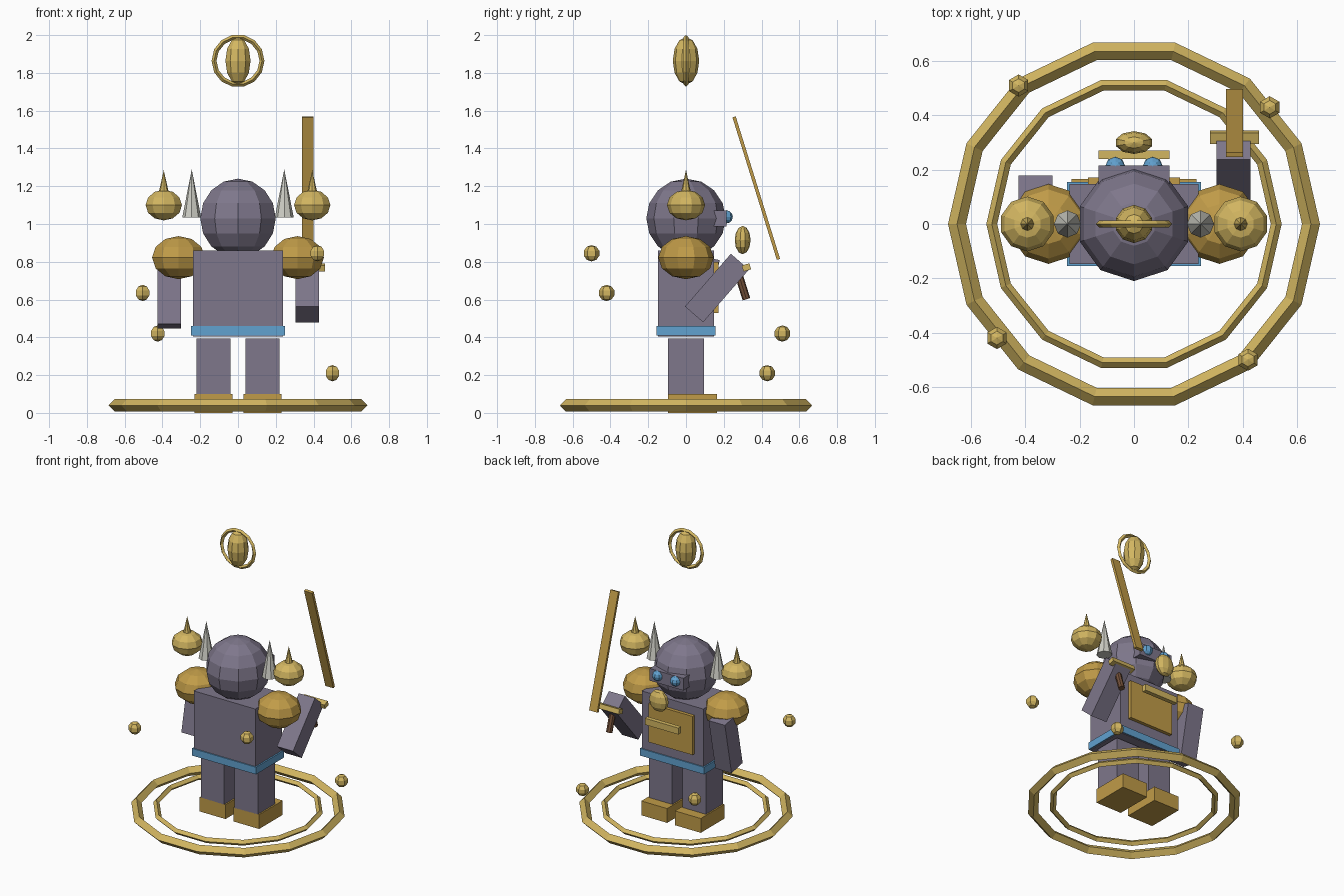
import bpy
from math import radians

if "Cube" in bpy.data.objects:
    bpy.data.objects.remove(bpy.data.objects["Cube"])


def material(name, rgb):
    m = bpy.data.materials.new(name)
    m.use_nodes = True
    m.diffuse_color = (*rgb, 1)
    for n in m.node_tree.nodes:
        if n.type == "BSDF_PRINCIPLED":
            n.inputs["Base Color"].default_value = (*rgb, 1)
    return m


STONE = material("purple grey stone", (0.21, 0.185, 0.26))
GOLD = material("pale gold", (0.65, 0.47, 0.12))
BRONZE = material("dark gold", (0.53, 0.33, 0.065))
BLUE = material("bright blue", (0.12, 0.36, 0.63))
IVORY = material("ivory", (0.62, 0.62, 0.56))
LEATHER = material("brown leather", (0.17, 0.08, 0.04))


def finish(name, mat):
    ob = bpy.context.object
    ob.name = name
    ob.data.materials.clear()
    ob.data.materials.append(mat)
    return ob


def box(name, mat, loc, size, tilt=0):
    bpy.ops.mesh.primitive_cube_add(size=1, location=loc, rotation=(radians(tilt), 0, 0))
    bpy.context.object.scale = size
    return finish(name, mat)


def ball(name, mat, loc, radii, segments=10, rings=6):
    bpy.ops.mesh.primitive_uv_sphere_add(segments=segments, ring_count=rings, radius=1, location=loc)
    bpy.context.object.scale = radii
    return finish(name, mat)


def cone(name, mat, loc, r1, r2, depth, tilt=0, sides=8):
    bpy.ops.mesh.primitive_cone_add(vertices=sides, radius1=r1, radius2=r2, depth=depth,
                                    location=loc, rotation=(radians(tilt), 0, 0))
    return finish(name, mat)


def ring(name, loc, major, minor, tilt=0):
    bpy.ops.mesh.primitive_torus_add(major_segments=14, minor_segments=4, major_radius=major,
                                     minor_radius=minor, location=loc, rotation=(radians(tilt), 0, 0))
    return finish(name, GOLD)


# Ground rings
ring("outer_ground_ring", (0, 0, 0.04), 0.652, 0.033)
ring("inner_ground_ring", (0, 0, 0.05), 0.524, 0.02)

# Body
box("torso", STONE, (0, 0, 0.633), (0.475, 0.295, 0.455))
box("belt", BLUE, (0, 0, 0.434), (0.495, 0.31, 0.05))
box("chest_plate", BRONZE, (0, 0.158, 0.665), (0.34, 0.026, 0.27))
box("chest_bar", GOLD, (0, 0.255, 0.723), (0.26, 0.03, 0.045))

# Head, visor and floating charm
ball("head", STONE, (0, 0, 1.03), (0.21, 0.21, 0.21), rings=8)
box("visor", STONE, (0, 0.178, 1.03), (0.26, 0.075, 0.085))
ball("chin_charm", GOLD, (0, 0.3, 0.915), (0.07, 0.042, 0.075))

# Paired parts
for side, s in (("right", -1), ("left", 1)):
    box(side + "_foot", BRONZE, (s * 0.13, 0.035, 0.05), (0.2, 0.26, 0.1))
    box(side + "_leg", STONE, (s * 0.13, 0, 0.245), (0.18, 0.19, 0.3))
    ball(side + "_pauldron", BRONZE, (s * 0.315, 0, 0.822), (0.147, 0.147, 0.114))
    ball(side + "_shoulder_orb", GOLD, (s * 0.393, 0, 1.1), (0.101, 0.101, 0.081))
    cone(side + "_orb_spike", GOLD, (s * 0.393, 0, 1.225), 0.027, 0, 0.12)
    cone(side + "_horn", IVORY, (s * 0.245, 0, 1.162), 0.05, 0, 0.255)
    ball(side + "_eye", BLUE, (s * 0.069, 0.213, 1.038), (0.037, 0.035, 0.035), 8)

# Arms
box("right_arm", STONE, (-0.363, 0.08, 0.64), (0.125, 0.125, 0.37), -11.5)
box("left_arm", STONE, (0.367, 0.164, 0.661), (0.125, 0.127, 0.37), -41)

# Sword
cone("sword_grip", LEATHER, (0.37, 0.296, 0.678), 0.021, 0.021, 0.16, 17.3)
box("sword_guard", GOLD, (0.37, 0.32, 0.77), (0.18, 0.042, 0.033), 17.3)
box("sword_blade", BRONZE, (0.37, 0.372, 1.19), (0.062, 0.018, 0.79), 17.3)

# Floating crown orb
ball("crown_orb", GOLD, (0, 0, 1.864), (0.07, 0.07, 0.126))
ring("crown_ring", (0, 0, 1.864), 0.127, 0.013, 90)

# Orbiting beads
for i, loc in enumerate([(0.42, -0.5, 0.845), (-0.505, -0.42, 0.635),
                         (-0.425, 0.51, 0.42), (0.5, 0.43, 0.21)]):
    ball("orbit_bead_%d" % (i + 1), GOLD, loc, (0.043, 0.043, 0.043), 6, 5)
